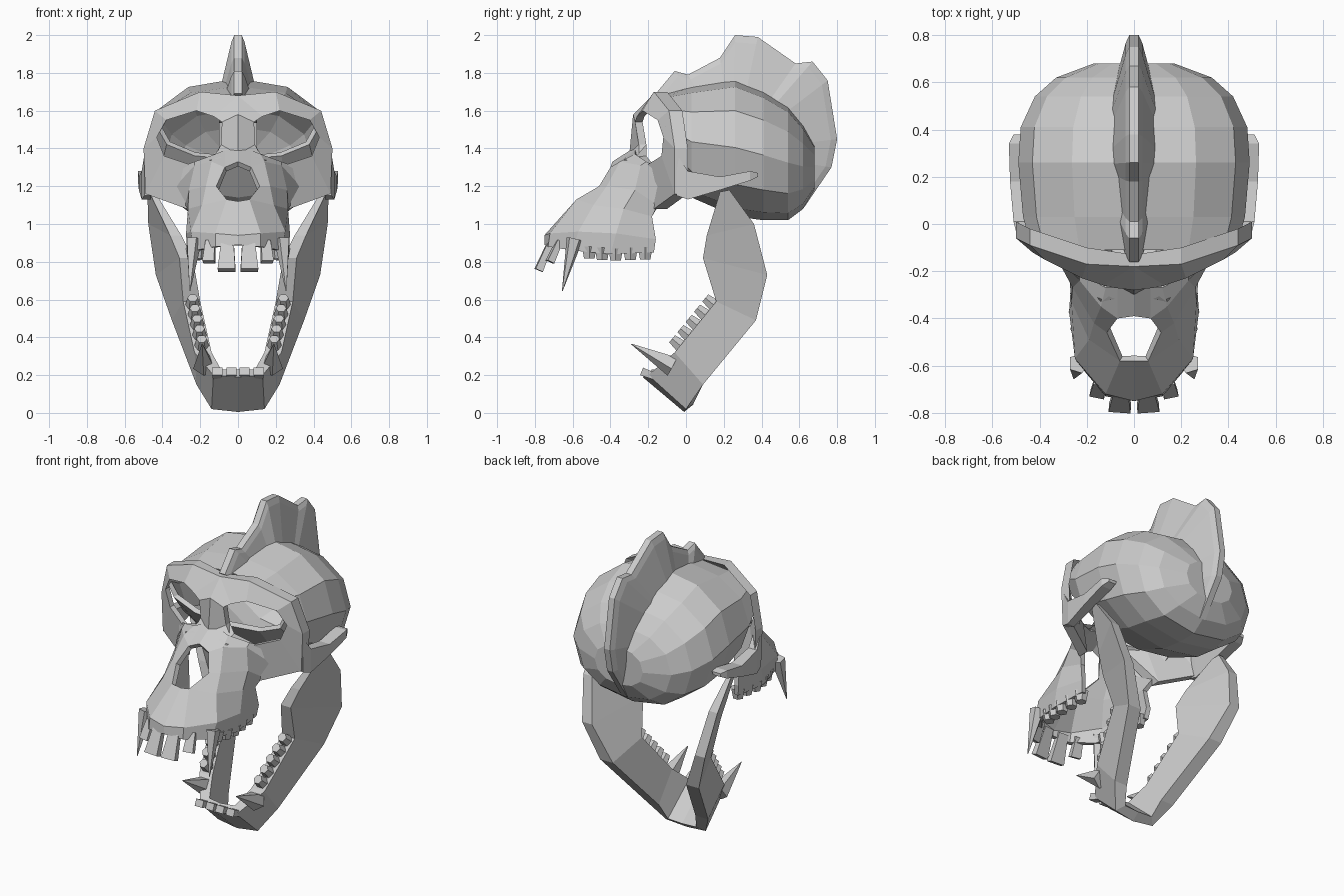
import bpy
import bmesh
import math
from mathutils import Matrix, Vector

default_cube = bpy.data.objects.get("Cube")
if default_cube:
    bpy.data.objects.remove(default_cube, do_unlink=True)

bone = bpy.data.materials.new("bone grey")
bone.use_nodes = True
bone.diffuse_color = (0.6, 0.6, 0.6, 1)
bone.node_tree.nodes["Principled BSDF"].inputs["Base Color"].default_value = bone.diffuse_color


def finish(name, bm, mirror=False, thickness=0):
    """Turn a bmesh into a flat shaded object with optional mirror and inward shell."""
    bmesh.ops.recalc_face_normals(bm, faces=bm.faces)
    mesh = bpy.data.meshes.new(name)
    bm.to_mesh(mesh)
    bm.free()
    mesh.materials.append(bone)
    obj = bpy.data.objects.new(name, mesh)
    bpy.context.collection.objects.link(obj)
    if mirror:
        modifier = obj.modifiers.new("mirror", "MIRROR")
        modifier.use_clip = True
        modifier.merge_threshold = 0.002
    if thickness:
        modifier = obj.modifiers.new("shell", "SOLIDIFY")
        modifier.thickness = thickness
        modifier.offset = -1
    return obj


def loft(rows, closed_row=False, closed_column=False, caps=(), skip=()):
    """Skin a grid of points; skip holds (row, column) cells left open."""
    bm = bmesh.new()
    grid = [[bm.verts.new(p) for p in row] for row in rows]
    height, width = len(grid), len(grid[0])
    for i in range(height if closed_column else height - 1):
        for j in range(width if closed_row else width - 1):
            if (i, j) in skip:
                continue
            below, k = grid[(i + 1) % height], (j + 1) % width
            bm.faces.new((grid[i][j], grid[i][k], below[k], below[j]))
    for end in caps:
        bm.faces.new(grid[end])
    return bm


def add_tooth(bm, base, tip, width, tip_width, sides=5, flat=1):
    """Tapered peg between two points, repeated on the other side."""
    for side in (-1, 1):
        a, b = (Vector((side * p[0], p[1], p[2])) for p in (base, tip))
        turn = (b - a).to_track_quat("Z", "Y").to_matrix().to_4x4()
        turn.translation = (a + b) / 2
        turn = turn @ Matrix.Diagonal((1, flat, 1, 1)) @ Matrix.Rotation(math.pi / sides, 4, "Z")
        bmesh.ops.create_cone(bm, cap_ends=True, segments=sides, radius1=width,
                              radius2=tip_width, depth=(b - a).length, matrix=turn)


def along(path, t):
    """Point at fraction t of a polyline."""
    s = t * (len(path) - 1)
    i = min(int(s), len(path) - 2)
    return Vector(path[i]).lerp(Vector(path[i + 1]), s - i)


# Braincase: rounded sections of (y, half width, bottom, top), open at the front
sections = [
    (-0.11, 0.43, 1.34, 1.69), (0.03, 0.47, 1.14, 1.73), (0.26, 0.49, 1.04, 1.77),
    (0.41, 0.48, 1.02, 1.71), (0.54, 0.42, 1.02, 1.63), (0.62, 0.33, 1.08, 1.53),
    (0.68, 0.17, 1.18, 1.42),
]
rings = []
for y, half, low, high in sections:
    ring = []
    for k in range(12):
        angle = math.tau * k / 12
        c, s = math.cos(angle), math.sin(angle)
        ring.append((half * math.copysign(abs(c) ** 0.9, c), y,
                     (low + high) / 2 + (high - low) / 2 * math.copysign(abs(s) ** 0.9, s)))
    rings.append(ring)
finish("braincase", loft(rings, closed_row=True, caps=(-1,)), thickness=0.03)

# Crest: ridge line over the skull with a wider foot sunk into the braincase
ridge = [
    (-0.16, 1.69), (-0.06, 1.81), (0.01, 1.79), (0.18, 1.88), (0.26, 2.0), (0.38, 1.99),
    (0.58, 1.85), (0.67, 1.86), (0.75, 1.76), (0.80, 1.45), (0.77, 1.3), (0.62, 1.08),
]
rows = []
for y, z in ridge:
    foot_y, foot_z = y + (0.25 - y) * 0.5, z + (1.38 - z) * 0.5
    inset_y, inset_z = y + (0.25 - y) * 0.06, z + (1.38 - z) * 0.06
    half = [(-0.1, foot_y, foot_z), (-0.035, inset_y, inset_z), (-0.02, y, z)]
    rows.append(half + [(-p[0], p[1], p[2]) for p in reversed(half)])
finish("crest", loft(rows, closed_row=True, caps=(0, -1)))

# Brow and eye rims: one eye loop and its outer loop, given depth and mirrored
eye = [
    (0.13, -0.26, 1.57), (0.22, -0.23, 1.60), (0.38, -0.15, 1.55), (0.43, -0.12, 1.46),
    (0.39, -0.13, 1.36), (0.24, -0.21, 1.31), (0.12, -0.25, 1.36), (0.09, -0.25, 1.42),
    (0.085, -0.27, 1.54),
]
border = [
    (0, -0.18, 1.68), (0.2, -0.17, 1.70), (0.44, -0.09, 1.6), (0.5, -0.06, 1.4),
    (0.49, -0.06, 1.16), (0.27, -0.17, 1.08), (0.14, -0.33, 1.34), (0, -0.3, 1.37),
    (0, -0.28, 1.58),
]
deep_border = [(x, y + (0.07 if x > 0.18 else 0.05), z) for x, y, z in border]
deep_eye = [(x, y + 0.04, z) for x, y, z in eye]
finish("eye_rims", loft([eye, border, deep_border, deep_eye],
                        closed_row=True, closed_column=True), mirror=True)

# Cheek arches: sections of (y, outer x, bottom, top), reaching in to the braincase
arch = [(-0.05, 0.495, 1.15, 1.37), (0.01, 0.51, 1.13, 1.28), (0.18, 0.525, 1.18, 1.25),
        (0.34, 0.53, 1.23, 1.28), (0.38, 0.51, 1.25, 1.27)]
rows = [[(x, y, low), (x, y, high), (0.45, y, high), (0.46, y, low)]
        for y, x, low, high in arch]
finish("cheek_arch", loft(rows, closed_row=True, caps=(0, -1)), mirror=True)

# Muzzle: rows from gum to nose bridge, centre to cheek, nose opening left out
gum = [(0, -0.75, 0.89), (0.12, -0.73, 0.88), (0.23, -0.6, 0.86),
       (0.27, -0.4, 0.84), (0.25, -0.17, 0.85)]
muzzle = [
    gum,
    [(0, -0.75, 0.94), (0.12, -0.72, 0.95), (0.25, -0.57, 0.96),
     (0.275, -0.37, 0.95), (0.26, -0.16, 0.92)],
    [(0, -0.58, 1.12), (0.06, -0.58, 1.13), (0.19, -0.49, 1.1),
     (0.265, -0.33, 1.08), (0.25, -0.18, 1.04)],
    [(0, -0.5, 1.2), (0.115, -0.46, 1.2), (0.17, -0.42, 1.2),
     (0.26, -0.27, 1.18), (0.28, -0.15, 1.10)],
    [(0, -0.39, 1.33), (0.07, -0.4, 1.3), (0.14, -0.35, 1.33),
     (0.23, -0.24, 1.31), (0.33, -0.14, 1.2)],
    [(0, -0.28, 1.4), (0.07, -0.27, 1.39), (0.12, -0.27, 1.37),
     (0.23, -0.21, 1.33), (0.36, -0.11, 1.28)],
]
skin = loft(muzzle, skip={(2, 0), (3, 0)})
bmesh.ops.delete(skin, geom=[v for v in skin.verts if not v.link_faces], context="VERTS")
finish("muzzle", skin, mirror=True, thickness=0.03)

# Lower jaw: outer edges from chin to hinge, and how far each section reaches inward
jaw_top = [(0, -0.23, 0.19), (0.13, -0.2, 0.2), (0.23, -0.06, 0.32), (0.29, 0.16, 0.59),
           (0.31, 0.09, 0.82), (0.36, 0.11, 0.94), (0.47, 0.18, 1.17)]
jaw_bottom = [(0, -0.01, 0.005), (0.14, 0, 0.02), (0.22, 0.09, 0.15), (0.35, 0.37, 0.49),
              (0.435, 0.43, 0.73), (0.475, 0.36, 1.0), (0.48, 0.23, 1.18)]
inward = [(0, 0.05, 0.04), (-0.04, 0.04, 0.03), (-0.09, 0, 0), (-0.09, 0, 0),
          (-0.07, 0, 0), (-0.06, 0, 0), (-0.03, 0, 0)]
rows = []
for top, bottom, reach in zip(jaw_top, jaw_bottom, inward):
    top, bottom, reach = Vector(top), Vector(bottom), Vector(reach)
    rows.append([top, bottom, bottom + reach, top + reach])
finish("lower_jaw", loft(rows, closed_row=True, caps=(-1,)), mirror=True)

# Upper teeth: broad flat incisors, fangs and molars
bm = bmesh.new()
add_tooth(bm, (0.055, -0.71, 0.92), (0.06, -0.78, 0.755), 0.045, 0.066, 4, 0.45)
add_tooth(bm, (0.145, -0.67, 0.91), (0.155, -0.72, 0.8), 0.035, 0.045, 4, 0.6)
add_tooth(bm, (0.235, -0.59, 0.92), (0.255, -0.655, 0.645), 0.045, 0.002)
for k in range(5):
    root = along(gum[2:], 0.22 + 0.17 * k) - Vector((0.035, 0, 0))
    add_tooth(bm, root + Vector((0, 0, 0.03)), root - Vector((0, 0, 0.035)), 0.045, 0.032, 6)
finish("upper_teeth", bm)

# Lower teeth: small incisors, fangs and molars leaning forward
bm = bmesh.new()
for x in (0.035, 0.11):
    add_tooth(bm, (x, -0.16, 0.19), (x, -0.235, 0.22), 0.03, 0.038, 4, 0.8)
add_tooth(bm, (0.18, -0.07, 0.25), (0.19, -0.29, 0.365), 0.06, 0.002)
for k in range(5):
    root = along(jaw_top[2:4], 0.12 + 0.2 * k) - Vector((0.045, 0, 0))
    add_tooth(bm, root + Vector((0, 0.02, -0.01)), root + Vector((0, -0.04, 0.04)),
              0.042, 0.028, 6)
finish("lower_teeth", bm)
